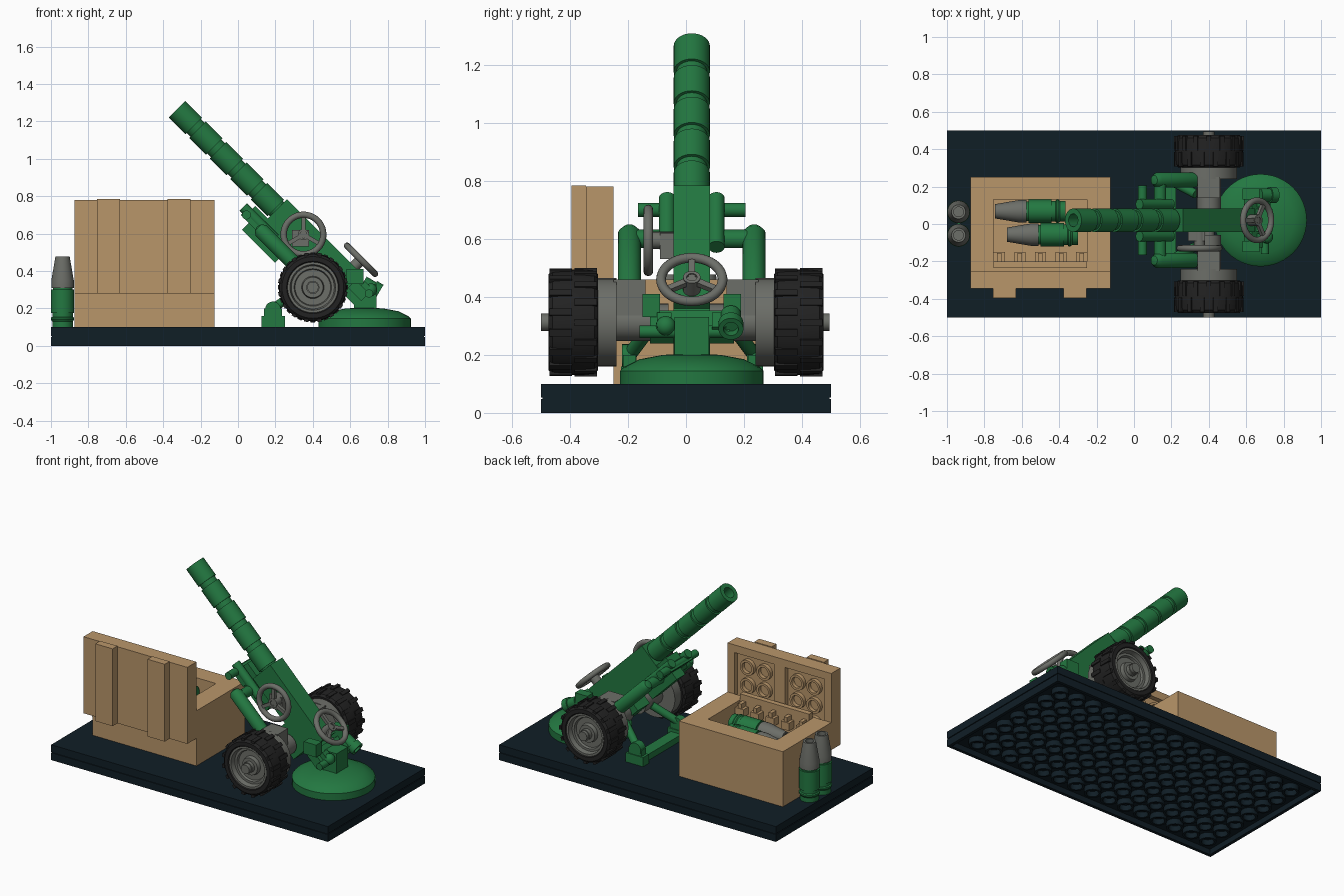
import bpy, bmesh, math
from mathutils import Matrix, Vector

if "Cube" in bpy.data.objects:
    bpy.data.objects.remove(bpy.data.objects["Cube"])


def mat(name, hexcol):
    m = bpy.data.materials.new(name)
    c = [int(hexcol[i:i + 2], 16) / 255 for i in (0, 2, 4)]
    m.diffuse_color = [(v / 12.92 if v < .04 else ((v + .055) / 1.055) ** 2.4) for v in c] + [1]
    m.use_nodes = True
    m.node_tree.nodes["Principled BSDF"].inputs["Base Color"].default_value = m.diffuse_color
    return m


GREEN, TAN, NAVY = mat("green", "237841"), mat("tan", "B9966A"), mat("navy", "101E26")
GREY, RUBBER = mat("grey", "6C6E68"), mat("rubber", "222222")
YC = 0.02                                    # gun centre line
# gun frame: local x runs down the barrel from the muzzle, local z is its upper side
GUN = Matrix.Translation((-0.325, YC, 1.265)) @ Matrix.Rotation(math.radians(45), 4, 'Y')
I = Matrix.Identity(4)


def finish(name, bm, m, M=I):
    bmesh.ops.recalc_face_normals(bm, faces=bm.faces)
    for f in bm.faces:
        f.smooth = True
    for e in bm.edges:
        e.smooth = e.calc_face_angle(0) < 0.6
    me = bpy.data.meshes.new(name)
    bm.to_mesh(me)
    bm.free()
    me.materials.append(m)
    ob = bpy.data.objects.new(name, me)
    ob.matrix_world = M
    bpy.context.collection.objects.link(ob)
    return ob


def add_box(bm, x0, x1, y0, y1, z0, z1, M=I):
    T = Matrix.Translation(((x0 + x1) / 2, (y0 + y1) / 2, (z0 + z1) / 2))
    S = Matrix.Diagonal((x1 - x0, y1 - y0, z1 - z0, 1))
    bmesh.ops.create_cube(bm, size=1, matrix=M @ T @ S)


def boxes(name, m, dims, M=I):
    bm = bmesh.new()
    for d in dims:
        add_box(bm, *d)
    return finish(name, bm, m, M)


def add_lathe(bm, prof, p, axis, n=32, closed=False):
    """Revolve (radius, height) points about axis, starting at p."""
    R = Vector(axis).to_track_quat('Z', 'Y').to_matrix().to_4x4()
    M = Matrix.Translation(p) @ R
    rings = []
    for r, h in prof:
        k = 1 if r == 0 else n
        rings.append([bm.verts.new(M @ Vector((r * math.cos(2 * math.pi * i / n),
                                               r * math.sin(2 * math.pi * i / n), h))) for i in range(k)])
    for a, b in zip(rings, rings[1:] + (rings[:1] if closed else [])):
        for i in range(n):
            q = [a[i % len(a)], a[(i + 1) % len(a)] if len(a) > 1 else None,
                 b[(i + 1) % n % len(b)] if len(b) > 1 else None, b[i % len(b)]]
            bm.faces.new([v for v in q if v])


def lathe(name, m, prof, p, axis, n=32, closed=False, M=I):
    bm = bmesh.new()
    add_lathe(bm, prof, p, axis, n, closed)
    return finish(name, bm, m, M)


def cyl(name, m, p0, p1, r, M=I, n=24):
    d = Vector(p1) - Vector(p0)
    return lathe(name, m, [(0, 0), (r, 0), (r, d.length), (0, d.length)], p0, d, n, False, M)


# base: two stacked plates, hollow underneath with a grid of tubes
boxes("base_top_plate", NAVY, [(-1, 1, -.5, .5, .053, .1), (-.995, .995, -.495, .495, .035, .053)])
boxes("base_walls", NAVY, [(-1, 1, -.5, -.48, 0, .048), (-1, 1, .48, .5, 0, .048),
                           (-1, -.98, -.48, .48, 0, .048), (.98, 1, -.48, .48, 0, .048)])
bm = bmesh.new()
for i in range(-7, 8):
    for j in range(-3, 4):
        add_lathe(bm, [(.051, 0), (.051, .036), (.037, .036), (.037, 0)],
                  (i * .125, j * .125, 0), (0, 0, 1), 20, True)
finish("base_tubes", bm, NAVY)

# crate body and inner rack
TOP = .46
boxes("crate_body", TAN, [(-.875, -.75, -.25, .25, .1, TOP), (-.25, -.125, -.25, .25, .1, TOP),
                          (-.75, -.25, .13, .25, .1, TOP), (-.75, -.25, -.25, -.235, .1, TOP),
                          (-.75, -.25, -.235, .13, .1, .29)])
boxes("crate_rack", TAN, [(-.75, -.25, -.235, -.2, .29, .5)] +
      [(x - .03, x + .03, -.2, -.15, .38, .43) for x in (-.72, -.61, -.5, -.39, -.28)] +
      [(x - .012, x + .012, -.2, -.155, .43, .46) for x in (-.72, -.61, -.5, -.39, -.28)])

# open lid with frame, battens and ring sockets
boxes("crate_lid", TAN, [(-.875, -.125, -.345, -.28, .28, .78), (-.875, -.125, -.28, -.25, .28, .33),
                         (-.875, -.125, -.28, -.25, .73, .78), (-.875, -.825, -.28, -.25, .33, .73),
                         (-.175, -.125, -.28, -.25, .33, .73), (-.54, -.46, -.28, -.25, .33, .73)])
boxes("lid_battens", TAN, [(x, x + .125, -.395, -.345, .28, .785) for x in (-.755, -.378)])
bm = bmesh.new()
for cx in (-.74, -.62, -.38, -.26):
    for z in (.41, .53, .65):
        add_lathe(bm, [(.05, 0), (.05, .025), (.035, .025), (.035, 0)], (cx, -.28, z), (0, 1, 0), 20, True)
finish("lid_sockets", bm, TAN)


# shells: green case and grey nose
def shell(name, p, axis):
    a = Vector(axis)
    lathe(name + "_case", GREEN, [(0, 0), (.055, 0), (.055, .03), (.062, .04), (.062, .05), (.055, .055), (.055, .075),
                                  (.062, .075), (.062, .2), (.052, .2), (.052, .212), (0, .212)], p, a)
    lathe(name + "_nose", GREY, [(.05, 0), (.06, 0), (.06, .04), (.038, .168), (.026, .168), (.026, .13), (0, .13)],
          Vector(p) + a * .21, a)


for k, y in enumerate((.065, -.06)):
    shell(f"standing_shell_{k}", (-.938, y, .1), (0, 0, 1))
    shell(f"crate_shell_{k}", (-.365 + k * .065, y + .003, .38), (-1, 0, 0))

# barrel of stacked collars with a bored muzzle
prof = [(0, .1), (.035, .1), (.035, 0), (.0625, 0)]
for k in range(5):
    s = k * .155
    prof += [(.0625, s + .125), (.053, s + .125), (.053, s + .155), (.0625, s + .155)]
prof += [(.0625, .82), (0, .82)]
lathe("barrel", GREEN, prof, (0, 0, 0), (1, 0, 0), 32, False, GUN)

# breech, cradle and trail along the gun axis
boxes("breech", GREEN, [(.755, 1.3, -.0625, .0625, -.1, .075)], GUN)
boxes("cradle", GREEN, [(.66, .92, -.055, .055, -.15, -.07), (.64, .76, -.11, .11, -.16, -.12),
                        (.7, .95, -.045, .045, -.21, -.15), (1.08, 1.28, -.0625, .0625, -.21, -.1)], GUN)
boxes("trail", GREEN, [(1.3, 1.44, -.0625, .0625, -.07, .02), (1.32, 1.42, -.145, .145, -.03, .03),
                       (1.36, 1.43, -.12, -.07, .02, .06), (1.36, 1.43, .07, .12, .02, .06)], GUN)
boxes("trail_post", GREEN, [(.62, .74, YC - .06, YC + .06, .18, .33)])
cyl("cross_bar", GREEN, (.045, YC - .185, .70), (.045, YC + .185, .70), .024)
for s in (-1, 1):
    cyl("cradle_rod", GREEN, (.62, s * .085, -.12), (.86, s * .085, -.12), .028, GUN)

# recoil arms: elbow beside the cradle, tube running down, grey end ball, ground bracket
for s in (-1, 1):
    y = YC + s * .215
    cyl("arm_stub", GREEN, (.14, YC + s * .05, .6), (.14, y, .6), .032)
    lathe("arm_tube", GREEN, [(0, -.04), (.025, -.032), (.04, -.01), (.04, .27), (.03, .27), (.03, .3), (0, .3)],
          (.13, y, .61), (1, 0, -1))
    cyl("arm_end", GREY, (.335, y, .43), (.38, y, .36), .03)
    boxes("ground_bracket", GREEN, [(.125, .25, y - .03, y + .03, .1, .16), (.14, .235, y - .022, y + .022, .16, .2)])
    cyl("bracket_eye", GREEN, (.187, y - .025, .195), (.187, y + .025, .195), .042)
    cyl("bracket_strut", GREEN, (.187, y, .2), (.33, YC + s * .14, .3), .024)
boxes("bracket_bar", GREEN, [(.15, .225, YC - .2, YC + .2, .1, .14)])

# axle, drums and wheels
AX, AZ = .4, .3125
cyl("axle", GREY, (AX, -.5, AZ), (AX, .495, AZ), .03)
for s in (-1, 1):
    def at(y):
        return (AX, s * y, AZ)
    cyl("axle_sleeve", GREY, at(.06), at(.25), .065)
    boxes("axle_block", GREY, [(AX - .06, AX + .06, min(s * .14, s * .25), max(s * .14, s * .25), .3, .46)])
    cyl("wheel_drum", GREY, at(.24), at(.31), .152, I, 32)
    lathe("rim", GREY, [(0, 0), (.135, 0), (.135, .17), (.122, .17), (.115, .14), (.1, .14), (.095, .125), (.06, .125),
                        (.055, .15), (.035, .15), (.035, .175), (0, .175)], at(.3), (0, s, 0), 40)
    bm = bmesh.new()
    add_lathe(bm, [(.133, .005), (.165, 0), (.178, .012), (.182, .05), (.182, .12), (.178, .158), (.165, .172),
                   (.14, .172), (.133, .165)], at(.303), (0, s, 0), 48, True)
    for k in range(32):                       # tread lugs, staggered left and right
        R = Matrix.Translation(at(.389)) @ Matrix.Rotation(math.tau * k / 32, 4, 'Y')
        y0 = -.082 if k % 2 else .004
        add_box(bm, -.012, .012, y0, y0 + .078, .172, .187, R)
    finish("tyre", bm, RUBBER)


# hand wheels: rim, three spokes and hub
def handwheel(name, p, axis, depth):
    M = Matrix.Translation(p) @ Vector(axis).to_track_quat('Z', 'Y').to_matrix().to_4x4()
    bm = bmesh.new()
    ring = [(.106 + .017 * math.cos(math.tau * i / 12), .017 * math.sin(math.tau * i / 12)) for i in range(12)]
    add_lathe(bm, ring, (0, 0, 0), (0, 0, 1), 40, True)
    for k in range(3):
        add_box(bm, 0, .1, -.011, .011, -.012, .008, Matrix.Rotation(math.tau * k / 3 + math.pi / 2, 4, 'Z'))
    add_lathe(bm, [(0, -depth), (.03, -depth), (.03, .012), (.018, .012), (.018, 0), (0, 0)], (0, 0, 0), (0, 0, 1), 20)
    finish(name, bm, GREY, M)


handwheel("side_handwheel", (.35, -.13, .595), (0, -1, 0), .1)
handwheel("rear_handwheel", (.658, YC, .46), (1, 0, 1), .11)
boxes("side_gearbox", GREY, [(.29, .38, -.09, -.04, .53, .62)])

# rear fittings: sight tube, joint ball, side levers
lathe("sight_tube", GREEN, [(0, 0), (.035, 0), (.035, .06), (.043, .06), (.043, .1), (.026, .1), (.026, .07), (0, .07)],
      (.67, YC + .135, .34), (.85, 0, -.5))
bm = bmesh.new()
bmesh.ops.create_uvsphere(bm, u_segments=20, v_segments=12, radius=.034)
finish("joint_ball", bm, GREEN, Matrix.Translation((.71, YC - .09, .3)))
cyl("joint_bar", GREEN, (.7, YC - .18, .28), (.7, YC + .13, .28), .022)
for s in (-1, 1):
    boxes("rear_block", GREEN, [(.58, .67, YC + s * .14 - .03, YC + s * .14 + .03, .33, .41)])

# round footplate with domed top
lathe("footplate", GREEN, [(0, 0), (.247, 0), (.247, .045), (.235, .058), (.18, .085), (.1, .1), (0, .105)],
      (.677, YC, .1), (0, 0, 1), 48)
